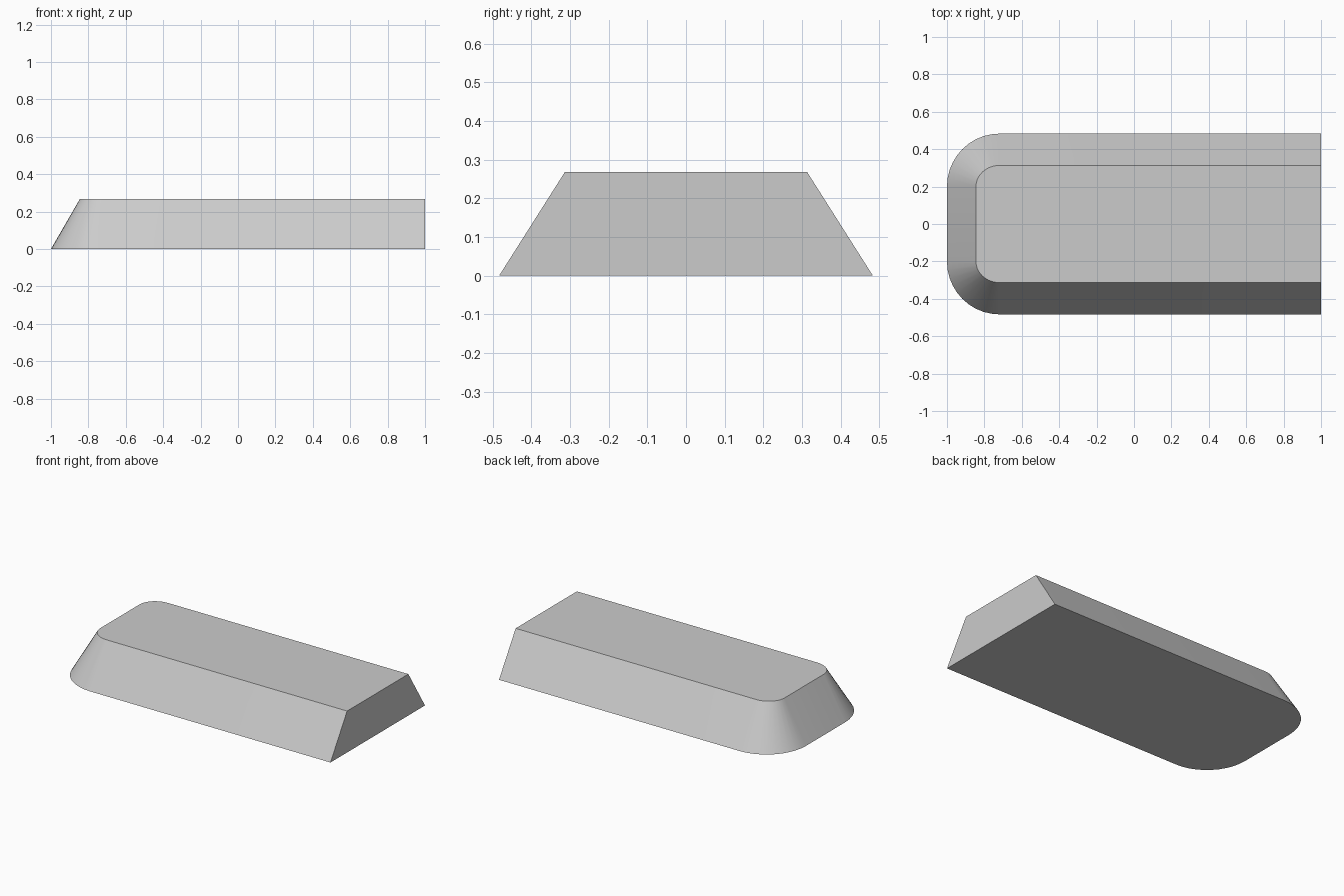
import bpy, bmesh, math

if "Cube" in bpy.data.objects:
    bpy.data.objects.remove(bpy.data.objects["Cube"], do_unlink=True)

HEIGHT = 0.268
FLAT_END = 1.0
CORNER_X, CORNER_Y = -0.72, 0.2
STEPS = 10

# One plain grey
grey = bpy.data.materials.new("light_grey")
grey.use_nodes = True
colour = (0.6, 0.6, 0.6, 1)
grey.diffuse_color = colour
grey.node_tree.nodes["Principled BSDF"].inputs["Base Color"].default_value = colour


def outline(bm, rx, ry, z):
    """Strip outline with a square end at +x and two rounded corners at -x."""
    half = []
    for i in range(STEPS + 1):
        a = math.pi / 2 * i / STEPS
        half.append((CORNER_X - rx * math.sin(a), CORNER_Y + ry * math.cos(a)))
    half.insert(0, (FLAT_END, CORNER_Y + ry))
    points = half + [(x, -y) for x, y in reversed(half)]
    return [bm.verts.new((x, y, z)) for x, y in points]


# Tapered bar: wide base loop, narrow top loop, sloping wall between
bm = bmesh.new()
base = outline(bm, 0.28, 0.283, 0)
top = outline(bm, 0.125, 0.113, HEIGHT)
bm.faces.new(base)
bm.faces.new(top)
for i in range(len(base)):
    j = (i + 1) % len(base)
    bm.faces.new((base[i], base[j], top[j], top[i]))
bmesh.ops.recalc_face_normals(bm, faces=bm.faces)

mesh = bpy.data.meshes.new("tapered_bar")
bm.to_mesh(mesh)
bm.free()
mesh.materials.append(grey)
bar = bpy.data.objects.new("tapered_bar", mesh)
bpy.context.collection.objects.link(bar)

# Smooth rounded corners, crisp rims
bpy.ops.object.select_all(action='DESELECT')
bar.select_set(True)
bpy.context.view_layer.objects.active = bar
bpy.ops.object.shade_smooth_by_angle(angle=math.radians(30))
